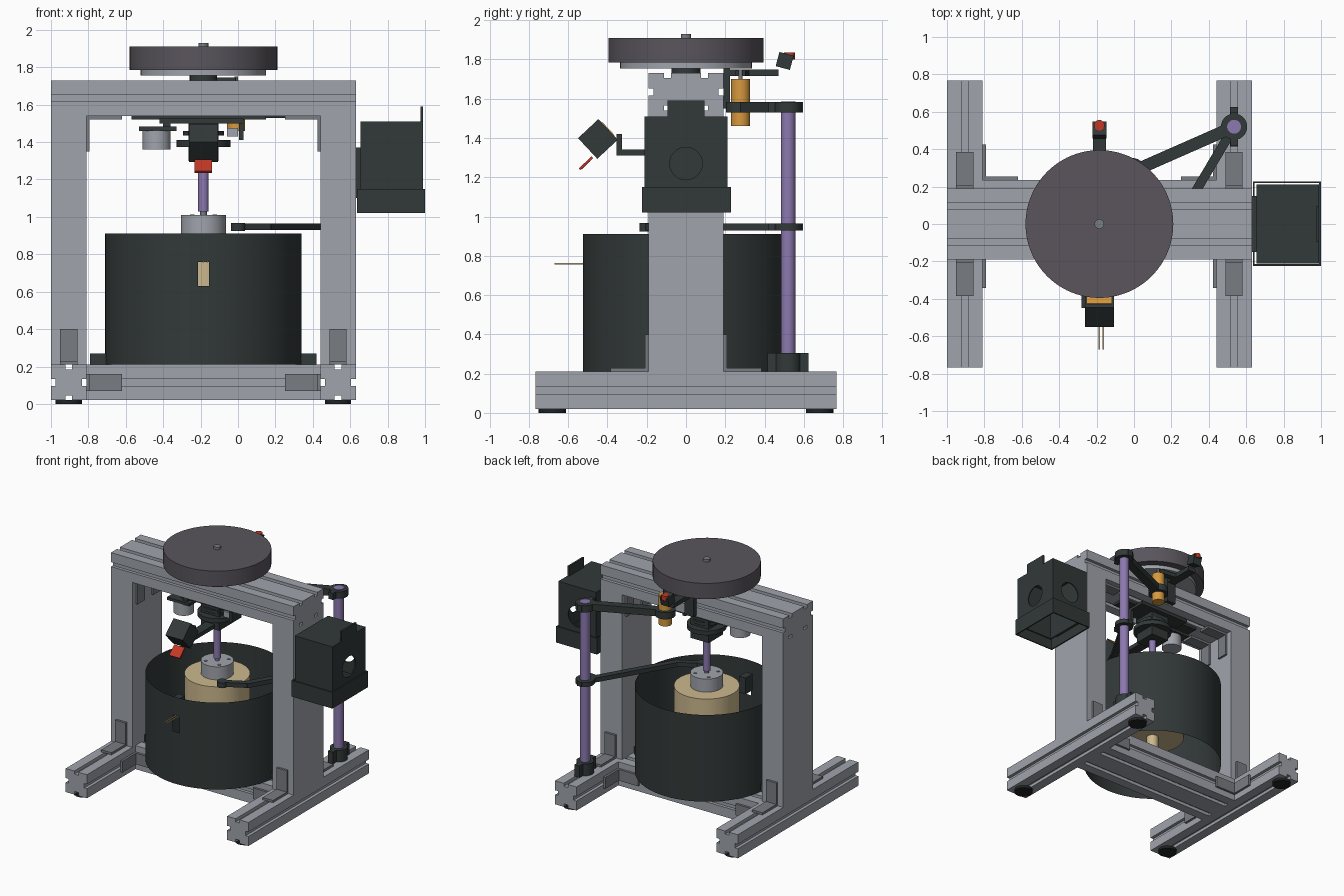
import bpy, bmesh, math
from mathutils import Vector, Matrix

if "Cube" in bpy.data.objects:
    bpy.data.objects.remove(bpy.data.objects["Cube"])


def mat(name, *rgb):
    m = bpy.data.materials.new(name)
    m.use_nodes = True
    m.diffuse_color = (*rgb, 1)
    bsdf = next(n for n in m.node_tree.nodes if n.type == 'BSDF_PRINCIPLED')
    bsdf.inputs["Base Color"].default_value = (*rgb, 1)
    return m


ALU = mat("aluminium", .35, .37, .41)
STEEL = mat("bracket_grey", .19, .2, .22)
BLACK = mat("charcoal", .032, .041, .04)
DISC = mat("turntable_grey", .1, .09, .107)
PURPLE = mat("purple", .26, .19, .43)
ORANGE = mat("orange", .68, .32, .05)
TAN = mat("tan", .6, .48, .27)
RED = mat("red", .55, .04, .02)
FOOT = mat("rubber", .015, .018, .018)
CX = -.185   # spindle axis


def finish(name, bm, m, smooth=False):
    bmesh.ops.recalc_face_normals(bm, faces=bm.faces)
    me = bpy.data.meshes.new(name)
    bm.to_mesh(me)
    bm.free()
    ob = bpy.data.objects.new(name, me)
    bpy.context.collection.objects.link(ob)
    me.materials.append(m)
    if smooth:
        bpy.ops.object.select_all(action='DESELECT')
        ob.select_set(True)
        bpy.context.view_layer.objects.active = ob
        bpy.ops.object.shade_smooth_by_angle(angle=math.radians(35))
    return ob


def box(name, x, y, z, m, tilt=0):
    """Box from (min, max) ranges, tilted about its own x axis."""
    bm = bmesh.new()
    c = Vector([sum(r) / 2 for r in (x, y, z)])
    s = [r[1] - r[0] for r in (x, y, z)]
    bmesh.ops.create_cube(bm, size=1, matrix=Matrix.Translation(c)
                          @ Matrix.Rotation(tilt, 4, 'X') @ Matrix.Diagonal((*s, 1)))
    return finish(name, bm, m)


def cyl(name, x, y, z, r, m, seg=48, axis=None):
    """Upright cylinder over the z range, or turned onto another axis."""
    bm = bmesh.new()
    rot = Matrix.Rotation(math.pi / 2, 4, axis) if axis else Matrix()
    bmesh.ops.create_cone(bm, cap_ends=True, segments=seg, radius1=r, radius2=r,
                          depth=z[1] - z[0],
                          matrix=Matrix.Translation((x, y, sum(z) / 2)) @ rot)
    return finish(name, bm, m, True)


def slotted(name, w, h, length, centre, axis, m, slot=.018, depth=.025):
    """Extruded profile w x h with a groove every .19 along each side."""
    pts = []
    corners = [(-w/2, -h/2), (w/2, -h/2), (w/2, h/2), (-w/2, h/2)]
    for i in range(4):
        a, b = Vector(corners[i]), Vector(corners[(i + 1) % 4])
        d = (b - a).normalized()
        n = Vector((-d.y, d.x))
        count = round((b - a).length / .19)
        pts.append(a)
        for k in range(count):
            mid = a + (b - a) * (k + .5) / count
            pts += [mid - d*slot, mid - d*slot + n*depth, mid + d*slot + n*depth, mid + d*slot]
    bm = bmesh.new()
    place = (lambda p, t: (t, p.x, p.y)) if axis == 'X' else (lambda p, t: (p.x, t, p.y))
    face = bm.faces.new([bm.verts.new(Vector(place(p, -length/2)) + Vector(centre)) for p in pts])
    ext = bmesh.ops.extrude_face_region(bm, geom=[face])
    verts = [v for v in ext["geom"] if isinstance(v, bmesh.types.BMVert)]
    bmesh.ops.translate(bm, verts=verts, vec=Vector(place(Vector((0, 0)), length)))
    return finish(name, bm, m)


def bar(name, a, b, width, z, m):
    """Flat bar between two plan points."""
    a, b = Vector(a), Vector(b)
    d, c = b - a, (a + b) / 2
    bm = bmesh.new()
    bmesh.ops.create_cube(bm, size=1, matrix=Matrix.Translation((c.x, c.y, sum(z) / 2))
                          @ Matrix.Rotation(math.atan2(d.y, d.x), 4, 'Z')
                          @ Matrix.Diagonal((d.length, width, z[1] - z[0], 1)))
    return finish(name, bm, m)


def shell(name, x, y, z, open_top=False):
    """Thin-walled box, open underneath."""
    ob = box(name, x, y, z, BLACK)
    bm = bmesh.new()
    bm.from_mesh(ob.data)
    gone = [f for f in bm.faces if f.normal.z < -.5 or (open_top and f.normal.z > .5)]
    bmesh.ops.delete(bm, geom=gone, context='FACES')
    bm.to_mesh(ob.data)
    bm.free()
    mod = ob.modifiers.new("wall", 'SOLIDIFY')
    mod.thickness, mod.offset = .014, -1
    return ob


# Frame: base rails, base beam, uprights, top beam
slotted("base_beam", .385, .19, 1.25, (CX, .042, .115), 'X', ALU)
slotted("top_beam", .38, .19, 1.63, (CX, 0, 1.635), 'X', ALU)
for side, x in (("right", -.905), ("left", .535)):
    s = 1 if x < CX else -1          # towards the middle
    inner = x + s * .095
    slotted(side + "_base_rail", .19, .19, 1.535, (x, 0, .115), 'Y', ALU)
    box(side + "_upright", (x - .095, x + .095), (-.19, .19), (.21, 1.54), ALU)

    def span(a, b):
        return tuple(sorted((inner + s * a, inner + s * b)))
    for e in (-1, 1):
        cyl(side + "_foot", x, e * .68, (0, .022), .07, FOOT, 32)
        # corner brackets: upright to rail, base beam to rail, upright to top beam
        box("upright_bracket_plate", (x - .046, x + .046), sorted((e*.19, e*.208)), (.21, .4), STEEL)
        box("upright_bracket_foot", (x - .046, x + .046), sorted((e*.19, e*.385)), (.21, .228), STEEL)
        y = .235 if e > 0 else -.151
        box("beam_bracket_plate", span(0, .19), sorted((y, y + e*.018)), (.07, .16), STEEL)
        box("beam_bracket_side", span(0, .018), sorted((y, y + e*.19)), (.07, .16), STEEL)
        box("top_bracket_side", span(0, .016), (e*.1 - .046, e*.1 + .046), (1.35, 1.54), STEEL)
        box("top_bracket_plate", span(0, .19), (e*.1 - .046, e*.1 + .046), (1.522, 1.54), STEEL)
    # drum hold-down
    box(side + "_drum_stop", span(.02, .13), (-.06, .06), (.21, .27), BLACK)

# Drum wall: open tube with a small front window
bm = bmesh.new()
N = 112
rings = [[bm.verts.new((CX + .525 * math.cos(2*math.pi*i/N), .525 * math.sin(2*math.pi*i/N), z))
          for i in range(N)] for z in (.21, .63, .76, .91)]
for k in range(3):
    for i in range(N):
        mid = (i + .5) / N - .75
        if k == 1 and abs(mid) < 1 / N:
            continue
        j = (i + 1) % N
        bm.faces.new((rings[k][i], rings[k][j], rings[k+1][j], rings[k+1][i]))
finish("drum", bm, BLACK, True)

# Core, hub and spindle
cyl("drum_core", CX, 0, (.45, .905), .24, TAN, 64)
cyl("core_shaft", CX, 0, (.21, .45), .045, TAN, 32)
cyl("hub", CX, 0, (.9, 1.01), .12, ALU)
for i in range(4):
    a = math.pi * (i + .5) / 2
    cyl("hub_bolt", CX + .085 * math.cos(a), .085 * math.sin(a), (1.008, 1.014), .012, STEEL, 16)
cyl("spindle_tip", CX, 0, (1, 1.035), .018, STEEL, 24)
cyl("spindle", CX, 0, (1.03, 1.77), .028, PURPLE, 32)
box("drum_sensor", (-.28, -.222), (-.45, -.36), (.72, .85), BLACK)
for x in (-.187, -.165):
    box("sensor_pin", (x - .004, x + .004), (-.67, -.45), (.756, .764), TAN)

# Turntable
cyl("turntable_collar", CX, 0, (1.73, 1.757), .073, BLACK)
cyl("turntable_plate", CX, 0, (1.755, 1.787), .335, ALU, 96)
cyl("turntable_disc", CX, 0, (1.785, 1.91), .395, DISC, 96)
cyl("turntable_pin", CX, 0, (1.9, 1.93), .026, STEEL, 24)

# Drive under the top beam
cyl("pulley", CX, 0, (1.375, 1.41), .145, BLACK, 64)
cyl("pulley_upper", CX, 0, (1.435, 1.46), .11, BLACK, 64)
box("bearing_block", (-.265, -.105), (-.09, .09), (1.3, 1.5), BLACK)
box("mount_plate", (-.42, .03), (-.13, .13), (1.5, 1.525), BLACK)
box("mount_rail", (-.57, .15), (-.06, .06), (1.52, 1.54), BLACK)
box("motor_plate", (-.53, -.33), (-.15, .02), (1.46, 1.482), BLACK)
box("motor_hanger", (-.4, -.36), (-.13, .0), (1.48, 1.505), BLACK)
cyl("drive_motor", -.435, -.07, (1.36, 1.46), .075, ALU)
box("side_switch", (-.06, .0), (-.1, -.04), (1.43, 1.475), ALU)
box("side_switch_plate", (.005, .03), (-.12, .0), (1.41, 1.51), BLACK)

# Tilted front sensor
T = math.radians(43)
box("front_sensor", (-.263, -.107), (-.52, -.378), (1.323, 1.467), BLACK, T)
box("front_sensor_back", (-.25, -.12), (-.402, -.394), (1.4, 1.49), ORANGE, T)
box("front_sensor_board", (-.232, -.138), (-.555, -.465), (1.265, 1.277), RED, T)
box("front_sensor_eye", (-.21, -.16), (-.545, -.485), (1.258, 1.27), BLACK, T)
box("front_arm_post", (-.225, -.145), (-.355, -.325), (1.31, 1.42), BLACK)
box("front_arm", (-.225, -.145), (-.34, -.08), (1.31, 1.342), BLACK)

# Purple post with clamps and arms
PX, PY = .535, .52
cyl("post", PX, PY, (.25, 1.587), .037, PURPLE)
cyl("post_socket", PX, PY, (.21, .305), .065, BLACK)
box("post_base", (PX - .022, PX + .022), (PY - .105, PY + .105), (.21, .305), BLACK)
for z in ((.93, .965), (1.53, 1.584)):
    cyl("post_clamp", PX, PY, z, .07, BLACK)
    box("clamp_ears", (PX - .02, PX + .02), (PY - .1, PY + .075), z, BLACK)
bar("lower_arm", (PX, PY), (.155, -.12), .05, (.93, .965), BLACK)
bar("lower_arm_end", (.165, -.11), (0, -.2), .045, (.93, .965), BLACK)
cyl("lower_arm_tip", 0, -.2, (.925, .968), .038, BLACK, 32)
bar("upper_arm", (PX, PY), (-.01, .28), .065, (1.53, 1.584), BLACK)
cyl("motor_clamp", -.01, .278, (1.53, 1.584), .075, BLACK)
cyl("arm_motor", -.01, .278, (1.46, 1.7), .048, ORANGE)
cyl("arm_motor_shaft", -.01, .278, (1.7, 1.75), .01, STEEL, 16)

# Rear sensor on the top beam
box("rear_mount", (-.225, -.145), (.19, .225), (1.55, 1.77), BLACK)
box("rear_arm", (-.22, -.15), (.2, .47), (1.715, 1.75), BLACK)
bar("rear_link", (-.01, .278), (CX, .3), .05, (1.715, 1.745), BLACK)
box("rear_sensor", (-.222, -.148), (.465, .54), (1.755, 1.83), BLACK, math.radians(-15))
cyl("rear_lens", CX, .528, (1.8, 1.836), .028, RED, 24)

# Electronics box with two round vents
case = shell("case", (.655, .99), (-.212, .212), (1.1, 1.51))
shell("case_sleeve", (.635, 1), (-.225, .228), (1.02, 1.15), True)
box("case_flange", (.63, .657), (-.15, .15), (1.1, 1.37), BLACK)
box("case_tab", (.975, .99), (-.095, .095), (1.5, 1.59), BLACK)
for axis, x, y in (('Y', .99, 0), ('X', .82, .212)):
    cutter = cyl("vent_cutter", x, y, (1.22, 1.32), .083, BLACK, 32, axis)
    cutter.hide_render = True
    cutter.hide_set(True)
    mod = case.modifiers.new("vent", 'BOOLEAN')
    mod.operation, mod.object, mod.solver = 'DIFFERENCE', cutter, 'EXACT'
bpy.context.view_layer.update()
